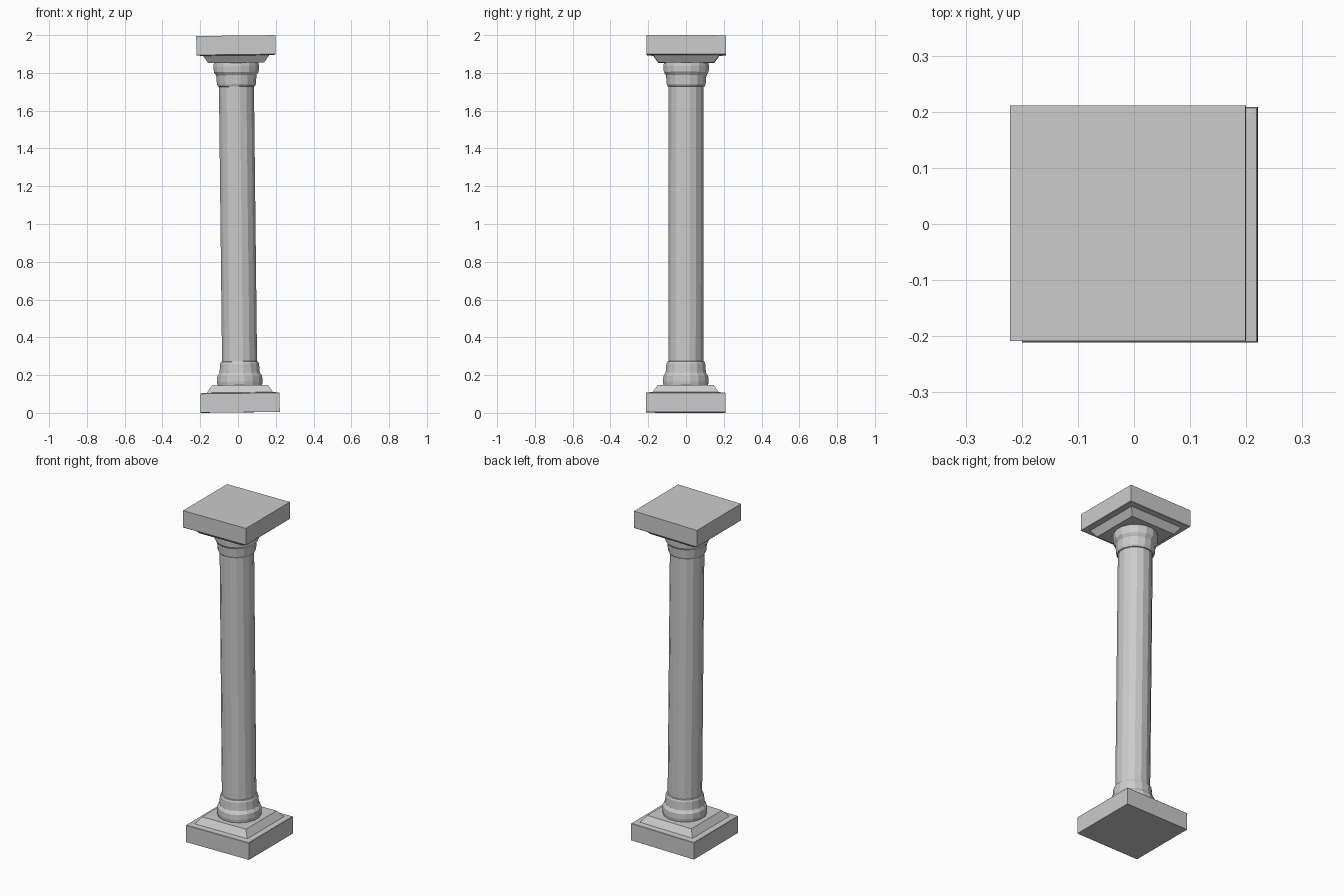
import bpy, bmesh
from math import cos, sin, pi
from mathutils import Euler, Vector

if "Cube" in bpy.data.objects:
    bpy.data.objects.remove(bpy.data.objects["Cube"])

# Whole column leans very slightly about its middle
LEAN = Euler((-0.0015, -0.0113, 0)).to_matrix()
CENTRE = Vector((0, 0, 1))


def stacked(name, profile, sides):
    """Closed solid of stacked polygon rings; profile = (apothem or radius, z from middle)."""
    bm = bmesh.new()
    rings = []
    for r, z in profile:
        k = r / cos(pi / sides) if sides == 4 else r
        ring = []
        for i in range(sides):
            a = 2 * pi * (i + 0.5) / sides
            ring.append(bm.verts.new(LEAN @ Vector((k * cos(a), k * sin(a), z)) + CENTRE))
        rings.append(ring)
    for lo, hi in zip(rings, rings[1:]):
        for i in range(sides):
            j = (i + 1) % sides
            bm.faces.new((lo[i], lo[j], hi[j], hi[i]))
    bm.faces.new(rings[0])
    bm.faces.new(rings[-1])
    bmesh.ops.recalc_face_normals(bm, faces=bm.faces)
    mesh = bpy.data.meshes.new(name)
    bm.to_mesh(mesh)
    bm.free()
    obj = bpy.data.objects.new(name, mesh)
    bpy.context.collection.objects.link(obj)
    return obj


# Square slab with sloped step, lower end and capital
slab = [(0.21, -0.9972), (0.21, -0.897), (0.208, -0.8945),
        (0.175, -0.892), (0.147, -0.853)]
stacked("base_slab", slab, 4)
stacked("capital_slab", [(r, -z) for r, z in slab], 4)

# Round shaft with moulded collars mirrored at both ends
half = [(0.120, -0.855), (0.123, -0.835), (0.121, -0.805), (0.109, -0.788),
        (0.107, -0.765), (0.105, -0.740), (0.100, -0.729), (0.0945, -0.727)]
stacked("shaft", half + [(r, -z) for r, z in reversed(half)], 16)
